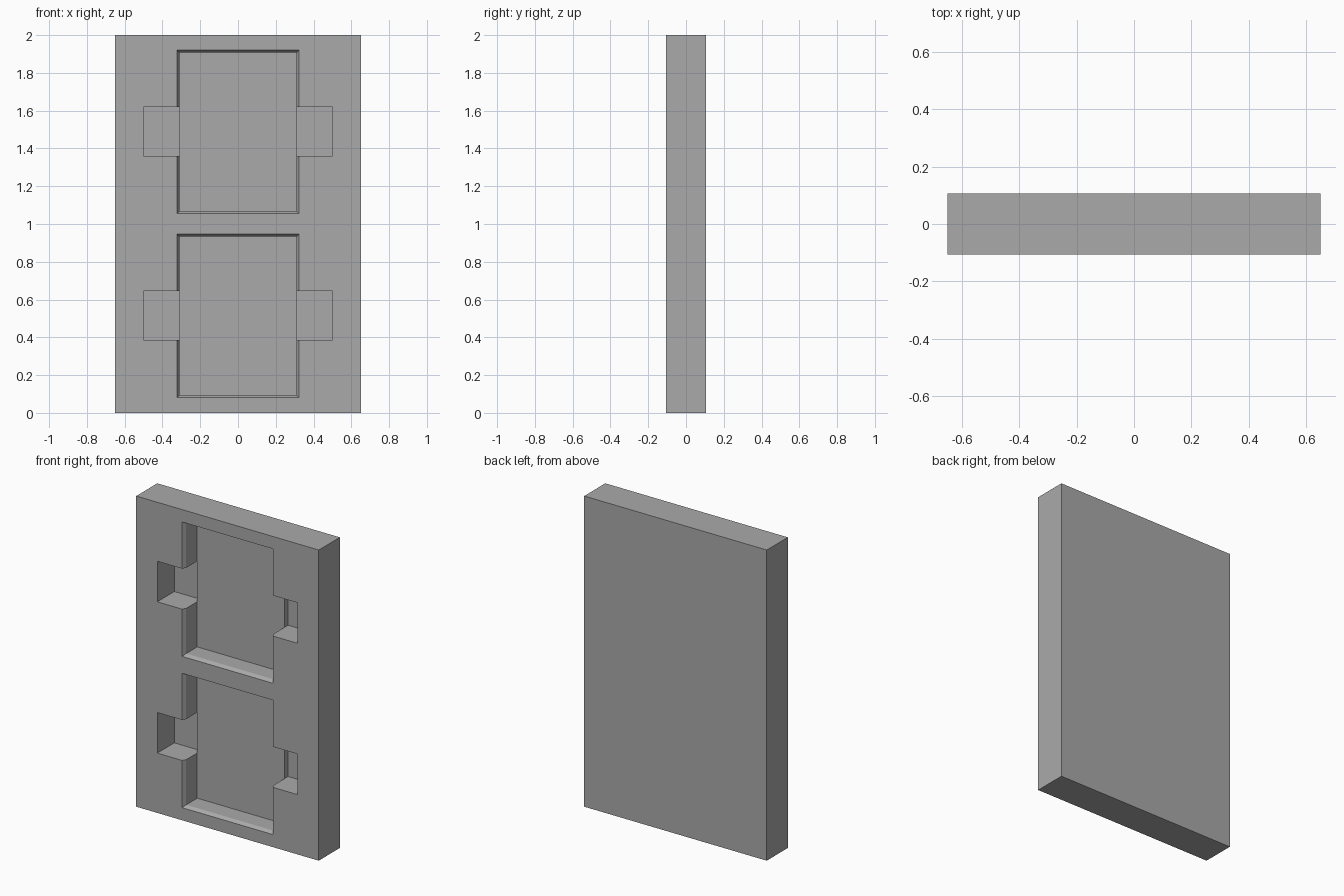
import bpy, bmesh

if "Cube" in bpy.data.objects:
    bpy.data.objects.remove(bpy.data.objects["Cube"])

W, D, H = 0.65, 0.107, 2.0      # half width, half depth, height
FRONT = -D
grey = bpy.data.materials.new("plain grey")
grey.diffuse_color = (0.4, 0.4, 0.4, 1)
grey.use_nodes = True
grey.node_tree.nodes["Principled BSDF"].inputs["Base Color"].default_value = grey.diffuse_color


def loft(name, rings):
    """Solid from rectangular rings (y, half_width, z_low, z_high), front to back."""
    bm = bmesh.new()
    loops = [[bm.verts.new(p) for p in ((-w, y, a), (w, y, a), (w, y, b), (-w, y, b))]
             for y, w, a, b in rings]
    bm.faces.new(loops[0])
    bm.faces.new(loops[-1][::-1])
    for r, s in zip(loops, loops[1:]):
        for i in range(4):
            j = (i + 1) % 4
            bm.faces.new((r[j], r[i], s[i], s[j]))
    bmesh.ops.recalc_face_normals(bm, faces=bm.faces[:])
    mesh = bpy.data.meshes.new(name)
    bm.to_mesh(mesh)
    bm.free()
    mesh.materials.append(grey)
    ob = bpy.data.objects.new(name, mesh)
    bpy.context.collection.objects.link(ob)
    return ob


# main slab
panel = loft("panel", [(-D, W, 0, H), (D, W, 0, H)])

# two recesses: chamfered pocket plus a deeper cross slot for finger notches
cutters = []
for base in (0.081, 1.055):
    lo, hi, c = base, base + 0.865, 0.013
    cutters.append(loft("pocket_cutter", [
        (FRONT - 0.1, 0.323, lo, hi),
        (FRONT, 0.323, lo, hi),
        (FRONT + 0.023, 0.323 - c, lo + c, hi - c),
        (FRONT + 0.135, 0.323 - c, lo + c, hi - c)]))
    # finger notches either side
    for side in (-1, 1):
        notch = loft("notch_cutter", [
            (FRONT - 0.12, 0.095, base + 0.304, base + 0.565),
            (FRONT + 0.173, 0.095, base + 0.304, base + 0.565)])
        for v in notch.data.vertices:
            v.co.x += side * 0.405
        cutters.append(notch)

for cutter in cutters:
    mod = panel.modifiers.new("recess", 'BOOLEAN')
    mod.operation = 'DIFFERENCE'
    mod.solver = 'EXACT'
    mod.object = cutter

# bake the cuts and remove the helpers
bpy.context.view_layer.update()
cut = bpy.data.meshes.new_from_object(panel.evaluated_get(bpy.context.evaluated_depsgraph_get()))
panel.modifiers.clear()
panel.data = cut
cut.name = "panel"
for cutter in cutters:
    bpy.data.objects.remove(cutter)
